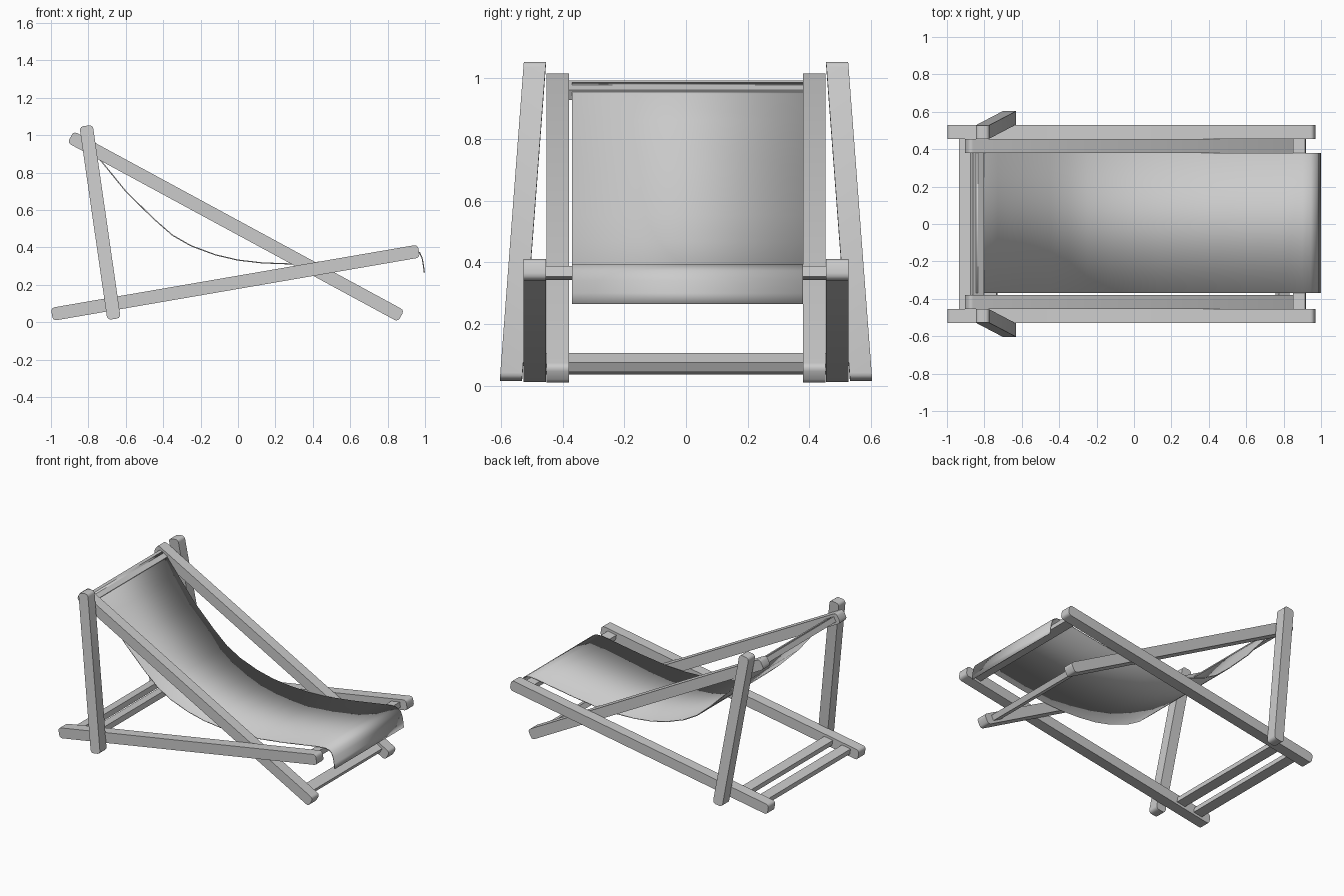
import bpy, bmesh, math
from mathutils import Vector

if "Cube" in bpy.data.objects:
    bpy.data.objects.remove(bpy.data.objects["Cube"])


def finish(name, bm):
    bmesh.ops.recalc_face_normals(bm, faces=bm.faces)
    me = bpy.data.meshes.new(name)
    bm.to_mesh(me)
    bm.free()
    ob = bpy.data.objects.new(name, me)
    bpy.context.collection.objects.link(ob)
    bpy.context.view_layer.objects.active = ob
    for o in bpy.context.selected_objects:
        o.select_set(False)
    ob.select_set(True)
    return ob


def beam(name, a, b, width, ya, yb, depth, radius):
    """Rounded-end beam from a to b in the xz plane; y centre runs ya to yb."""
    a, b = Vector(a), Vector(b)
    d = (b - a).normalized()
    n = Vector((-d.y, d.x))
    length, h = (b - a).length, width / 2
    outline = []
    for cx, cy, start in ((length - radius, h - radius, 0), (radius, h - radius, 90),
                          (radius, radius - h, 180), (length - radius, radius - h, 270)):
        for i in range(4):
            t = math.radians(start + 30 * i)
            outline.append((cx + radius * math.cos(t), cy + radius * math.sin(t)))
    bm = bmesh.new()
    rings = []
    for side in (-0.5, 0.5):
        ring = []
        for u, v in outline:
            p = a + d * u + n * v
            y = ya + (yb - ya) * u / length + side * depth
            ring.append(bm.verts.new((p.x, y, p.y)))
        rings.append(ring)
        bm.faces.new(ring)
    for i in range(len(outline)):
        j = (i + 1) % len(outline)
        bm.faces.new((rings[0][i], rings[0][j], rings[1][j], rings[1][i]))
    ob = finish(name, bm)
    bpy.ops.object.shade_smooth_by_angle(angle=math.radians(35))
    return ob


def crossbar(name, rail, x, half_y):
    """Flat slat lying along a rail's slope at position x."""
    (x0, z0), (x1, z1) = rail
    slope = (z1 - z0) / (x1 - x0)
    bm = bmesh.new()
    bmesh.ops.create_cube(bm, size=1)
    bmesh.ops.scale(bm, vec=(0.066, half_y * 2, 0.036), verts=bm.verts)
    ob = finish(name, bm)
    ob.location = (x, 0, z0 + slope * (x - x0))
    ob.rotation_euler.y = -math.atan(slope)


BACK = ((-0.895, 0.99), (0.872, 0.033))
BASE = ((-0.995, 0.042), (0.967, 0.38))
PROP = ((-0.663, 0.017), (-0.812, 1.05))

# Side rails and splayed prop legs, left and right
for s, side in ((-1, "near"), (1, "far")):
    beam("back_rail_" + side, *BACK, 0.07, s * 0.417, s * 0.417, 0.074, 0.02)
    beam("base_rail_" + side, *BASE, 0.07, s * 0.492, s * 0.492, 0.074, 0.02)
    beam("prop_leg_" + side, *PROP, 0.072, s * 0.569, s * 0.491, 0.072, 0.02)

# Cross slats joining each pair of rails
crossbar("back_top_bar", BACK, -0.84, 0.385)
crossbar("back_foot_bar", BACK, 0.795, 0.385)
crossbar("base_front_bar", BASE, 0.885, 0.46)
crossbar("base_rear_bar", BASE, -0.90, 0.46)
crossbar("base_prop_bar", BASE, -0.765, 0.46)

# Sling cloth hanging between the top bar and the front bar
profile = [(-0.845, 0.983), (-0.80, 0.945), (-0.73, 0.86), (-0.60, 0.70), (-0.45, 0.552),
           (-0.35, 0.465), (-0.25, 0.408), (-0.12, 0.360), (0.0, 0.332), (0.13, 0.317),
           (0.27, 0.312), (0.40, 0.317), (0.60, 0.342), (0.80, 0.374), (0.90, 0.390),
           (0.945, 0.388), (0.972, 0.371), (0.985, 0.34), (0.992, 0.30), (0.996, 0.265)]
bm = bmesh.new()
rows = [[bm.verts.new((x, y, z)) for y in (-0.37, 0.38)] for x, z in profile]
for r, q in zip(rows, rows[1:]):
    bm.faces.new((r[0], q[0], q[1], r[1]))
cloth = finish("sling_cloth", bm)
mod = cloth.modifiers.new("thickness", "SOLIDIFY")
mod.thickness = 0.006
mod.offset = 0
bpy.ops.object.shade_smooth_by_angle(angle=math.radians(50))
